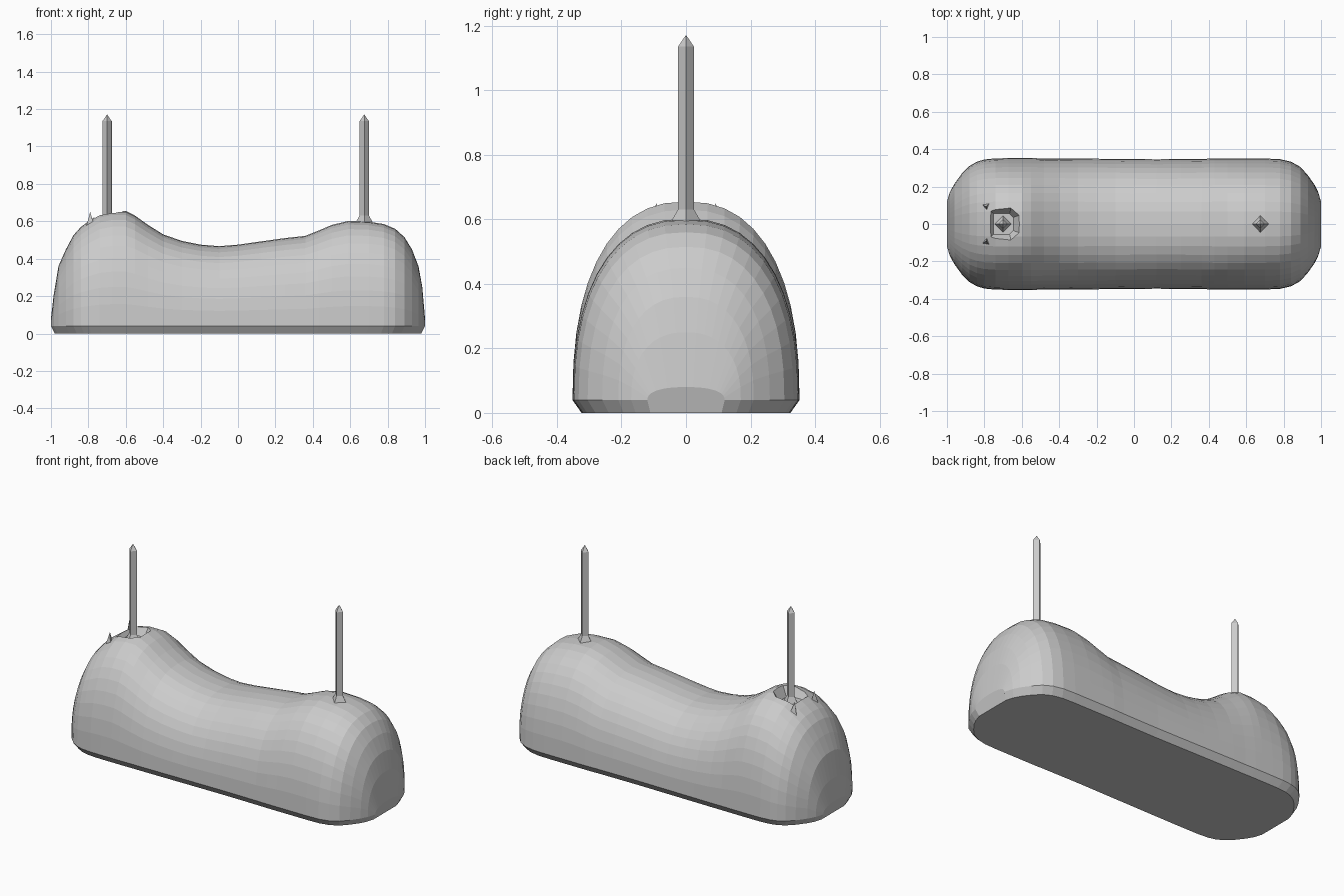
import bpy, bmesh
from math import pi, cos, sin

if "Cube" in bpy.data.objects:
    bpy.data.objects.remove(bpy.data.objects["Cube"])


def make_object(name, bm):
    bmesh.ops.recalc_face_normals(bm, faces=bm.faces[:])
    mesh = bpy.data.meshes.new(name)
    bm.to_mesh(mesh)
    bm.free()
    obj = bpy.data.objects.new(name, mesh)
    bpy.context.collection.objects.link(obj)
    return obj


def loft(name, rings):
    """Skin a list of equal-length closed rings and cap both ends."""
    bm = bmesh.new()
    rows = [[bm.verts.new(p) for p in ring] for ring in rings]
    n = len(rows[0])
    for a, b in zip(rows, rows[1:]):
        for i in range(n):
            j = (i + 1) % n
            bm.faces.new((a[i], a[j], b[j], b[i]))
    bm.faces.new(rows[0])
    bm.faces.new(rows[-1])
    return make_object(name, bm)


# Body stations along the length: x, crest height, half width
STATIONS = [
    (-1.0, .08, .12), (-.985, .21, .17), (-.96, .36, .215), (-.92, .45, .27),
    (-.88, .525, .31), (-.84, .57, .333), (-.8, .6, .345), (-.74, .64, .351),
    (-.67, .655, .352), (-.6, .655, .352), (-.55, .63, .352), (-.48, .58, .351),
    (-.4, .53, .351), (-.3, .495, .35), (-.2, .475, .349), (-.1, .467, .348),
    (0, .475, .347), (.12, .492, .346), (.25, .51, .347), (.36, .522, .348),
    (.43, .55, .35), (.5, .58, .35), (.59, .602, .35), (.7, .598, .35),
    (.78, .585, .347), (.84, .56, .333), (.89, .515, .305), (.93, .45, .26),
    (.965, .36, .21), (.985, .25, .17), (1.0, .08, .12),
]
SIDES, POWER, FOOT = 22, 2.35, .04


def section(x, h, w):
    ring = [(x * .98, w * .92, 0)]
    for i in range(SIDES + 1):
        a = pi * i / SIDES
        c, s = cos(a), max(sin(a), 0)
        y = w * abs(c) ** (2 / POWER) * (1 if c > 0 else -1)
        ring.append((x, y, FOOT + (h - FOOT) * s ** (2 / POWER)))
    ring.append((x * .98, -w * .92, 0))
    return ring


body = loft("saddle_body", [section(*s) for s in STATIONS])

# Square pit around the left post, with one pair of clipped corners
def pit_ring(x0, x1, half, clip, z):
    return [(x0, -half, z), (x1 - clip, -half, z), (x1, -half + clip, z),
            (x1, half - clip, z), (x1 - clip, half, z), (x0, half, z)]


cutter = loft("pit_cutter", [pit_ring(-.75, -.645, .055, .02, .595),
                             pit_ring(-.80, -.605, .1, .05, .67)])
cutter.hide_render = True
cutter.hide_set(True)
cut = body.modifiers.new("pit", 'BOOLEAN')
cut.operation = 'DIFFERENCE'
cut.solver = 'EXACT'
cut.object = cutter

# Raised jagged chips on the outer corners of the pit
for side in (-1, 1):
    bm = bmesh.new()
    tip = bm.verts.new((-.79, side * .092, .65))
    base = [bm.verts.new(p) for p in ((-.815, side * .105, .56),
            (-.77, side * .115, .58), (-.785, side * .07, .58))]
    bm.faces.new(base)
    for i in range(3):
        bm.faces.new((base[i], base[(i + 1) % 3], tip))
    make_object("pit_chip", bm)


# Four-sided pointed posts with flared feet
def diamond(x, r, z):
    return [(x + r * cos(i * pi / 2), r * sin(i * pi / 2), z) for i in range(4)]


for name, x in (("left_post", -.70), ("right_post", .675)):
    loft(name, [diamond(x, .045, .57), diamond(x, .045, .595),
                diamond(x, .025, .63), diamond(x, .025, 1.135),
                diamond(x, .001, 1.17)])
